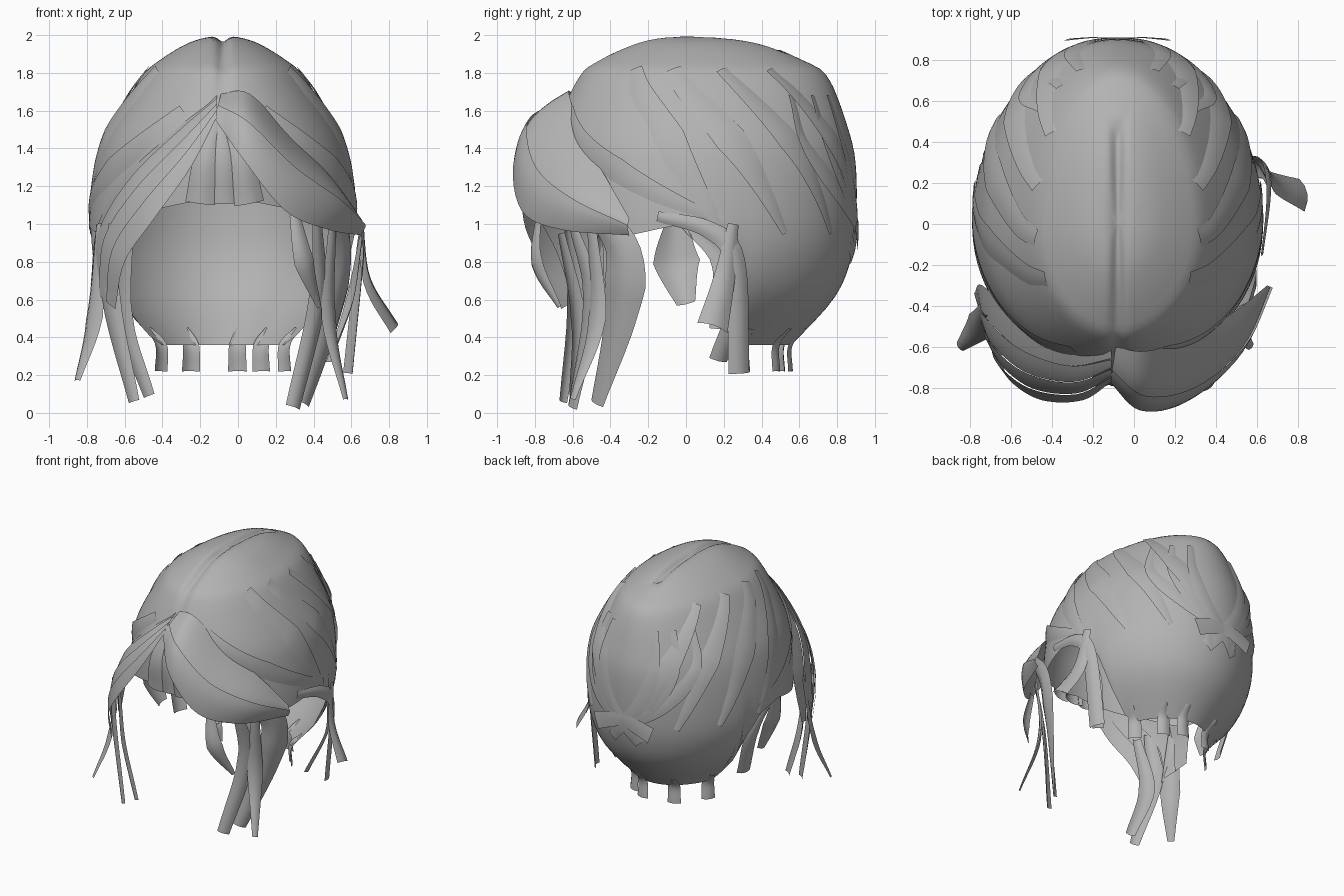
import bpy, math
from mathutils import Vector

cube = bpy.data.objects.get("Cube")
if cube:
    bpy.data.objects.remove(cube)

CX = -.08  # middle of the head across x

hair = bpy.data.materials.new("ash_grey_hair")
hair.use_nodes = True
grey = (.45, .45, .45, 1)
hair.diffuse_color = grey
hair.node_tree.nodes["Principled BSDF"].inputs["Base Color"].default_value = grey


def grid_object(name, rows, closed=False):
    """Smooth sheet through equal rows of points."""
    count = len(rows[0])
    verts = [point for row in rows for point in row]
    faces = []
    for i in range(len(rows) - 1):
        for j in range(count if closed else count - 1):
            k = (j + 1) % count
            faces.append((i * count + j, (i + 1) * count + j, (i + 1) * count + k, i * count + k))
    mesh = bpy.data.meshes.new(name)
    mesh.from_pydata(verts, [], faces)
    mesh.materials.append(hair)
    mesh.polygons.foreach_set("use_smooth", [True] * len(faces))
    mesh.update()
    sheet = bpy.data.objects.new(name, mesh)
    bpy.context.collection.objects.link(sheet)


def spline(points, steps=6):
    """Catmull-Rom samples through points of any dimension."""
    pts = [Vector(point) for point in points]
    pts = [pts[0] * 2 - pts[1]] + pts + [pts[-1] * 2 - pts[-2]]
    samples = []
    for before, start, end, after in zip(pts, pts[1:], pts[2:], pts[3:]):
        enter, leave = (end - before) / 2, (after - start) / 2
        for step in range(steps):
            t = step / steps
            ease = t * t * (3 - 2 * t)
            samples.append(start.lerp(end, ease) + enter * t * (1 - t) ** 2 - leave * t * t * (1 - t))
    return samples + [pts[-2]]


def lerp_table(table, value):
    for low, high in zip(table, table[1:]):
        if (value - low[0]) * (value - high[0]) <= 0:
            t = (value - low[0]) / (high[0] - low[0])
            return [a + (b - a) * t for a, b in zip(low[1:], high[1:])]
    return table[-1][1:]


# Head shape: height, front depth, back depth, half width
SHAPE = spline([(2, 0, 0, 0), (1.985, .16, .23, .1), (1.95, .29, .42, .2),
                (1.87, .46, .61, .33), (1.78, .57, .75, .43), (1.5, .7, .86, .6),
                (1.3, .73, .9, .67), (1, .72, .9, .71), (.8, .68, .87, .69),
                (.6, .6, .78, .6), (.34, .4, .54, .37)], 4)
# Hairline: angle from the back, height of the lower edge
HAIRLINE = [(0, .36), (1, .36), (1.14, .42), (1.24, .8), (1.38, .95),
            (1.6, 1), (2, .94), (2.4, 1.05), (3.15, 1.15)]


def scalp(angle, z, offset=0):
    """Point on the head at an angle from the back and a height."""
    front, back, half = lerp_table(SHAPE, z)
    depth = back if math.cos(angle) > 0 else front
    x = (half + offset) * math.sin(angle)
    y = (depth + offset) * math.cos(angle)
    if z > 1.6 and y < .5:  # groove of the parting
        z -= .035 * math.exp(-(x / .03) ** 2)
    return Vector((CX + x, y, z))


# Main cap, running from the crown to the hairline
rows = []
for i in range(41):
    row = []
    for j in range(96):
        angle = math.tau * j / 96
        low, = lerp_table(HAIRLINE, min(angle, math.tau - angle))
        row.append(scalp(angle, low + (2 - low) * math.cos(i / 40 * math.pi / 2)))
    rows.append(row)
grid_object("hair_cap", rows, closed=True)


def lock(name, path, width, tip, bulge=.18):
    """Curved ribbon, narrow at the root, full in the middle, ending at the tip width."""
    points = spline(path)
    last = len(points) - 1
    rows = []
    for i, here in enumerate(points):
        t = i / last
        size = width * (.5 + t) if t < .5 else width + (tip - width) * (2 * t - 1)
        tangent = points[min(i + 1, last)] - points[max(i - 1, 0)]
        outward = Vector((here.x - CX, here.y, max(0, here.z - 1.3) * .8))
        side = tangent.cross(outward).normalized()
        outward = side.cross(tangent).normalized()
        rows.append([here + side * size * s / 2 + outward * bulge * size * (1 - s * s)
                     for s in (-1, -.5, 0, .5, 1)])
    grid_object(name, rows)


def bang(name, upper, lower, strips, bulge):
    """Swept panel between two edges, split into overlapping strips."""
    upper, lower = spline(upper), spline(lower)
    for k in range(strips):
        rows = []
        for i, (top, bottom) in enumerate(zip(upper, lower)):
            middle = top.lerp(bottom, .5)
            outward = Vector((middle.x - CX, middle.y, .25)).normalized()
            arch = bulge * math.sin(math.pi * (i + 2) / (len(upper) + 3))
            row = []
            for s in range(7):
                across = min(1, (k + s / 6 * 1.12) / strips)
                lift = .012 * (1 - s / 6) if k else 0
                row.append(top.lerp(bottom, across)
                           + outward * (arch * math.sin(math.pi * across) + lift))
            rows.append(row)
        grid_object(f"{name}_{k + 1}", rows)


# Swept bangs on either side of the parting, rooted on the cap
bang("left_bang",
     [(-.09, -.6, 1.69), (.06, -.62, 1.69), (.28, -.55, 1.47), (.5, -.42, 1.24), (.65, -.3, 1.03)],
     [(-.12, -.77, 1.55), (.03, -.91, 1.34), (.25, -.87, 1.07), (.48, -.66, .97), (.65, -.3, .94)],
     strips=2, bulge=.085)
bang("right_bang",
     [(-.11, -.6, 1.69), (-.33, -.58, 1.53), (-.57, -.46, 1.3), (-.74, -.3, 1), (-.78, -.34, .68)],
     [(-.11, -.77, 1.57), (-.25, -.86, 1.3), (-.45, -.86, 1.02), (-.6, -.77, .8), (-.65, -.66, .55)],
     strips=4, bulge=.06)

# Long locks framing the face
lock("left_wide_lock", [(.5, -.5, 1.1), (.55, -.33, .85), (.48, -.35, .5), (.34, -.47, .05)], .25, .1)
lock("left_inner_lock", [(.42, -.6, 1), (.42, -.5, .6), (.29, -.6, .03)], .13, .09)
lock("left_middle_lock", [(.5, -.5, 1), (.48, -.47, .5), (.57, -.6, .07)], .12, .04)
lock("left_short_curl", [(.3, -.78, 1.05), (.35, -.79, .8), (.43, -.67, .56)], .12, .03)
lock("right_outer_lock", [(-.73, -.42, 1), (-.76, -.5, .5), (-.85, -.6, .17)], .15, .05)
lock("right_middle_lock", [(-.66, -.62, 1), (-.67, -.58, .6), (-.55, -.65, .06)], .14, .07)
lock("right_inner_lock", [(-.58, -.66, .95), (-.6, -.57, .5), (-.47, -.6, .09)], .12, .07)

# Locks curling behind the ears
lock("left_ear_lock", [(.62, -.15, 1.04), (.65, .12, .97), (.64, .26, .8), (.58, .28, .21)], .11, .12)
lock("left_ear_inner_lock", [(.65, .2, .93), (.59, .27, .6), (.48, .17, .28)], .1, .1)
lock("left_flyaway", [(.65, .25, 1), (.68, .2, .7), (.82, .14, .45)], .12, .17)
lock("right_ear_lock", [(-.76, 0, 1), (-.72, .19, .8), (-.63, .18, .45)], .12, .12)
lock("right_ear_patch", [(-.76, -.05, 1), (-.72, -.05, .8), (-.66, 0, .58)], .25, .1)

# Short fringe on the forehead
for k in range(3):
    x = -.2 + k * .13
    lock(f"fringe_{k + 1}", [(-.1, -.7, 1.6), (x * .7 - .03, -.77, 1.35), (x, -.75, 1.11)], .13, .16)

# Blunt tufts at the nape, fanned around the lower edge
for k, angle in enumerate((-1, -.45, .2, .55, 1)):
    root = scalp(angle, .45)
    tip = scalp(angle, .36)
    lock(f"nape_tuft_{k + 1}", [root, tip, tip - Vector((0, 0, .14))], .09, .1)


def scalp_lock(name, path, width, tip):
    """Ribbon lying on the cap; path holds angle and height."""
    lock(name, [scalp(angle, z, .005) for angle, z in spline(path, 4)], width, tip, bulge=.05)


for side, sign in (("left", 1), ("right", -1)):
    # Roots of the bangs drawn back over the ears
    scalp_lock(f"{side}_temple_lock",
               [(sign * 2.75, 1.6), (sign * 2.1, 1.28), (sign * 1.35, 1.02)], .15, .04)
    # Layered locks sweeping back and down from the parting
    for k in range(4):
        angle = 2.1 - k * .4
        scalp_lock(f"{side}_layer_{k + 1}",
                   [(sign * angle, 1.82), (sign * (angle - .4), 1.45),
                    (sign * max(.1, angle - .75), .95)], .18, .04)
    # Crossed bands gathered at the back
    for k in range(3):
        angle = .8 - k * .22
        scalp_lock(f"{side}_back_band_{k + 1}",
                   [(sign * angle, 1.68), (sign * angle * .95, 1.4),
                    (sign * angle * .5, 1.12), (sign * -.18, .9 - k * .04)], .11, .1)
    # Flat tie ends across the gathering point
    lock(f"{side}_tie_end", [(CX - sign * .06, .91, 1), (CX + sign * .1, .91, .97),
                             (CX + sign * .24, .9, .92)], .12, .13, bulge=.03)
